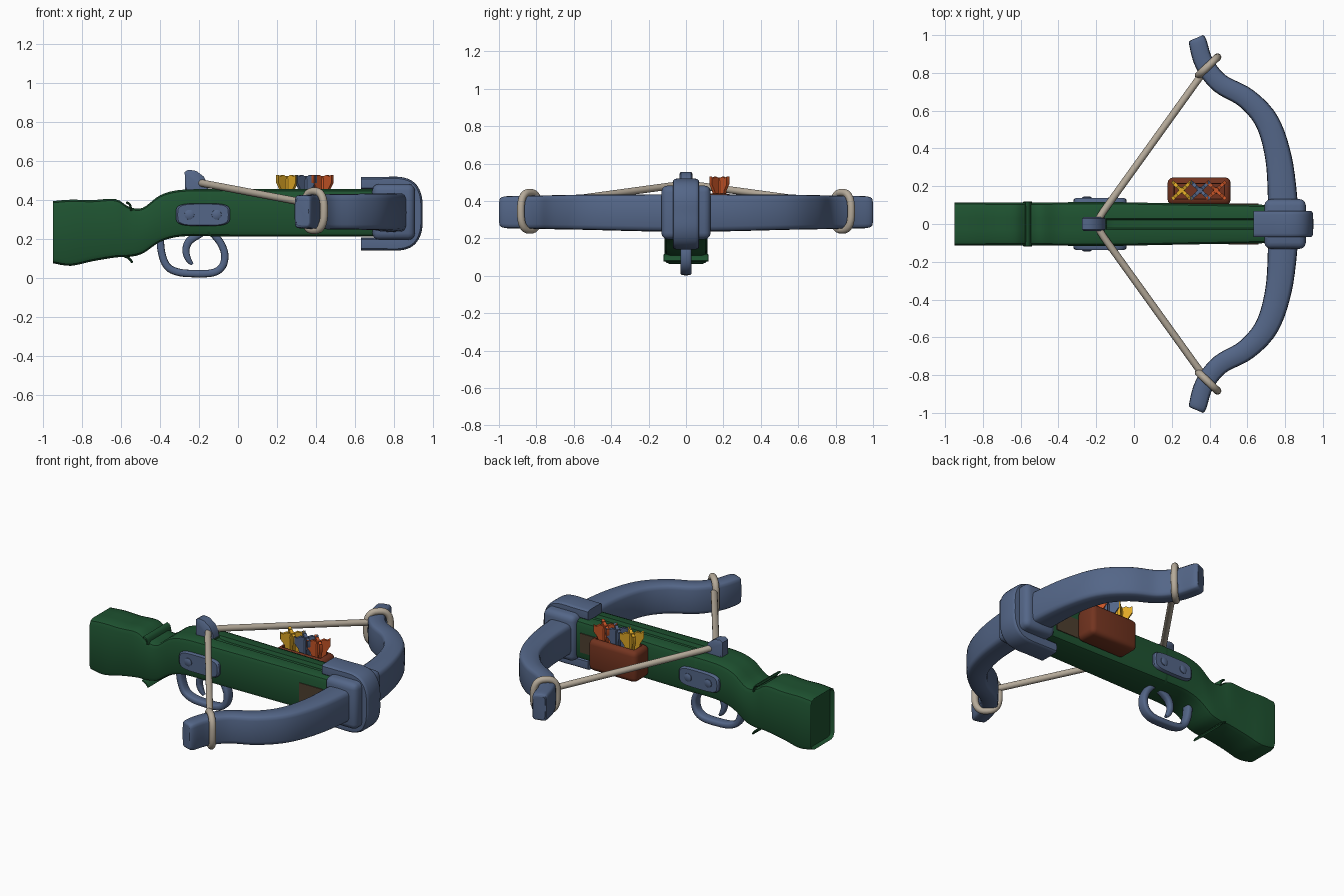
import bpy, bmesh, math
from mathutils import Vector

if "Cube" in bpy.data.objects:
    bpy.data.objects.remove(bpy.data.objects["Cube"])


def mat(name, r, g, b):
    m = bpy.data.materials.new(name)
    m.diffuse_color = (r, g, b, 1)
    m.use_nodes = True
    m.node_tree.nodes["Principled BSDF"].inputs["Base Color"].default_value = m.diffuse_color
    return m


GREEN = mat("dark_green", 0.013, 0.085, 0.03)
BLUE = mat("slate_blue", 0.088, 0.133, 0.245)
CREAM = mat("cord_cream", 0.46, 0.40, 0.32)
BROWN = mat("leather_brown", 0.17, 0.034, 0.014)
YELLOW = mat("yellow", 0.75, 0.40, 0.02)
ORANGE = mat("orange", 0.58, 0.09, 0.02)
WOOD = mat("dull_wood", 0.075, 0.05, 0.028)


def finish(bm, name, material, angle=40):
    bmesh.ops.recalc_face_normals(bm, faces=bm.faces)
    me = bpy.data.meshes.new(name)
    bm.to_mesh(me)
    bm.free()
    me.materials.append(material)
    me.shade_smooth()
    me.set_sharp_from_angle(angle=math.radians(angle))
    ob = bpy.data.objects.new(name, me)
    bpy.context.collection.objects.link(ob)
    return ob


def spline(pts, n=5):
    """Catmull-Rom through tuples of any length."""
    out = []
    for i in range(len(pts) - 1):
        a, b, c, d = (pts[max(0, min(len(pts) - 1, i + k))] for k in (-1, 0, 1, 2))
        for s in range(n):
            t = s / n
            out.append(tuple(0.5 * (2 * q + (r - p) * t + (2 * p - 5 * q + 4 * r - u) * t * t
                             + (3 * q - p - 3 * r + u) * t ** 3) for p, q, r, u in zip(a, b, c, d)))
    return out + [tuple(pts[-1])]


def loft(rings, closed=False):
    bm = bmesh.new()
    vs = [[bm.verts.new(p) for p in r] for r in rings]
    n = len(vs[0])
    for i in range(len(vs) if closed else len(vs) - 1):
        a, b = vs[i], vs[(i + 1) % len(vs)]
        for j in range(n):
            bm.faces.new((a[j], a[(j + 1) % n], b[(j + 1) % n], b[j]))
    if not closed:
        bm.faces.new(vs[0])
        bm.faces.new(vs[-1])
    return bm


def superellipse(a, b, e, n=16):
    f = lambda v: math.copysign(abs(v) ** e, v) if abs(v) > 1e-6 else 0
    return [(a * f(math.cos(2 * math.pi * i / n)), b * f(math.sin(2 * math.pi * i / n))) for i in range(n)]


def sweep(name, path, axis, material, e=0.35, closed=False):
    """Sweep along points (x, y, z, half_thickness, half_width); width lies along axis."""
    axis, rings, n = Vector(axis).normalized(), [], len(path)
    for i, p in enumerate(path):
        lo, hi = (i - 1, (i + 1) % n) if closed else (max(i - 1, 0), min(i + 1, n - 1))
        t = Vector(path[hi][:3]) - Vector(path[lo][:3])
        nor = t.cross(axis).normalized()
        rings.append([Vector(p[:3]) + nor * u + axis * v for u, v in superellipse(p[3], p[4], e)])
    return finish(loft(rings, closed), name, material)


def box(name, lo, hi, bevel, material, cavity=0):
    bm = bmesh.new()
    bmesh.ops.create_cube(bm, size=1)
    for v in bm.verts:
        v.co = [l + (h - l) * (c + 0.5) for l, h, c in zip(lo, hi, v.co)]
    if bevel:
        bmesh.ops.bevel(bm, geom=bm.edges[:], offset=bevel, segments=3, profile=0.5, affect='EDGES')
    if cavity:
        bm.normal_update()
        top = max(bm.faces, key=lambda f: f.calc_center_median().z + f.calc_area())
        bmesh.ops.inset_region(bm, faces=[top], thickness=0.004)
        bmesh.ops.inset_region(bm, faces=[top], thickness=0.004)
        for v in top.verts:
            v.co.z -= cavity
    return finish(bm, name, material)


# Stock: x, bottom, top, half width, groove depth
stations = spline([(-0.95, 0.075, 0.395, 0.115, 0), (-0.86, 0.062, 0.402, 0.115, 0), (-0.75, 0.085, 0.40, 0.113, 0),
                   (-0.63, 0.105, 0.405, 0.113, 0), (-0.56, 0.108, 0.365, 0.113, 0), (-0.49, 0.125, 0.36, 0.113, 0),
                   (-0.40, 0.185, 0.425, 0.114, 0), (-0.30, 0.212, 0.452, 0.116, 0), (-0.16, 0.215, 0.456, 0.116, 0),
                   (-0.10, 0.213, 0.456, 0.116, 0.02), (0.3, 0.212, 0.456, 0.108, 0.02),
                   (0.80, 0.212, 0.456, 0.10, 0.02)], 4)
rings = []
for x, zb, zt, w, g in stations:
    c = 0.03
    half = [(w - c, zb), (w - .3 * c, zb + .3 * c), (w, zb + c), (w, zt - c), (w - .3 * c, zt - .3 * c),
            (w - c, zt), (0.03, zt), (0.022, zt - max(g, 0))]
    rings.append([(x, y, z) for y, z in half] + [(x, -y, z) for y, z in reversed(half)])
bm = loft(rings)
bm.normal_update()
butt = min(bm.faces, key=lambda f: f.calc_center_median().x)
bmesh.ops.inset_region(bm, faces=[butt], thickness=0.012)
for v in butt.verts:
    v.co.x += 0.02
finish(bm, "stock", GREEN)

# Thin collar flaps at the wrist of the stock
for name, pts in (("upper_flap", [(-0.575, 0.388), (-0.557, 0.378), (-0.548, 0.345)]),
                  ("lower_flap", [(-0.585, 0.112), (-0.56, 0.10), (-0.543, 0.078)])):
    sweep(name, spline([(x, 0, z, 0.006, 0.12) for x, z in pts], 4), (0, 1, 0), GREEN)

# Bow: one continuous limb mirrored about y = 0
limb = [(0.33, 0.985, 0.34, 0.035, 0.07), (0.337, 0.965, 0.34, 0.047, 0.085), (0.372, 0.85, 0.34, 0.05, 0.088),
        (0.455, 0.745, 0.34, 0.052, 0.09), (0.595, 0.665, 0.34, 0.056, 0.092), (0.705, 0.54, 0.34, 0.063, 0.094),
        (0.765, 0.35, 0.338, 0.07, 0.097), (0.787, 0.13, 0.336, 0.078, 0.1)]
full = limb + [(0.79, 0, 0.336, 0.078, 0.1)] + [(p[0], -p[1], *p[2:]) for p in reversed(limb)]
sweep("bow_limbs", spline(full), (0, 0, 1), BLUE)

# Front clamp: wide block with a C-shaped strap around it
box("clamp_block", (0.69, -0.132, 0.195), (0.91, 0.132, 0.483), 0.035, BLUE)
half = [(0.632, 0.486), (0.74, 0.486), (0.83, 0.486), (0.885, 0.465), (0.913, 0.41)]
strap = half + [(0.916, 0.33)] + [(x, 0.66 - z) for x, z in reversed(half)]
sweep("clamp_strap", spline([(x, 0, z, 0.033, 0.07) for x, z in strap], 4), (0, 1, 0), BLUE)

# Trigger guard and trigger
guard = [(-0.40, 0.21), (-0.393, 0.13), (-0.365, 0.06), (-0.31, 0.03), (-0.23, 0.022), (-0.13, 0.026),
         (-0.08, 0.06), (-0.068, 0.12), (-0.09, 0.18), (-0.13, 0.23)]
sweep("trigger_guard", spline([(x, 0, z, 0.019, 0.03) for x, z in guard], 4), (0, 1, 0), BLUE, 0.6)
trigger = [(-0.19, 0.23, 0.02), (-0.25, 0.19, 0.02), (-0.268, 0.14, 0.018), (-0.255, 0.095, 0.015),
           (-0.235, 0.07, 0.008)]
sweep("trigger", spline([(x, 0, z, r, r * 1.1) for x, z, r in trigger], 4), (0, 1, 0), BLUE, 0.7)

# String latch: outline in xz, rounded hook with sloped front
latch = [(-0.272, 0.44), (-0.274, 0.545), (-0.255, 0.556), (-0.215, 0.55), (-0.175, 0.52), (-0.155, 0.48), (-0.15, 0.44)]
lr = [[(-0.21 + (x + 0.21) * s, y, 0.44 + (z - 0.44) * s) for x, z in latch]
      for y, s in ((-0.036, 0.88), (-0.028, 1), (0.028, 1), (0.036, 0.88))]
finish(loft(lr), "string_latch", BLUE)

for s, side in ((1, "left"), (-1, "right")):
    # Oval side plates with two studs
    pl = [[(-0.18 + u, s * y, 0.325 + v) for u, v in superellipse(0.14 * k, 0.058 * k, 0.5, 32)]
          for y, k in ((0.10, 1), (0.128, 1), (0.137, 0.93))]
    finish(loft(pl), side + "_side_plate", BLUE)
    for x in (-0.25, -0.11):
        st = [[(x + u, s * y, 0.325 + v) for u, v in superellipse(r, r, 1)]
              for y, r in ((0.13, 0.026), (0.141, 0.025), (0.146, 0.015))]
        finish(loft(st), side + "_plate_stud", BLUE)
    # Bare patches on the fore-end
    box(side + "_wood_patch", (0.5, min(s * .098, s * .108), 0.265), (0.66, max(s * .098, s * .108), 0.385), 0, WOOD)
    # Cord loop around the limb tip, then the drawn string
    d = Vector((0.72, s * 0.69, 0))
    loop = [(0.392 + d.x * u, s * 0.835 + d.y * u, 0.345 + v, 0.02, 0.02)
            for u, v in superellipse(0.07, 0.1, 0.75, 32)]
    sweep(side + "_string_loop", loop, (-d.y, d.x, 0), CREAM, 1, True)
    string = [(-0.20, 0, 0.487), (-0.185, s * 0.03, 0.487), (-0.16, s * 0.07, 0.482), (0.352, s * 0.782, 0.385)]
    sweep(side + "_bowstring", [(*p, 0.019, 0.019) for p in string], (0, 0, 1), CREAM, 1)

# Quiver pouch on the far side
box("quiver_pouch", (0.178, 0.10, 0.245), (0.512, 0.247, 0.44), 0.03, BROWN, 0.07)

# Bolts with four flared fins each
fin = [(0, 0.40), (0.035, 0.40), (0.045, 0.455), (0.066, 0.49), (0.066, 0.53), (0.05, 0.522), (0.03, 0.53), (0, 0.515)]
for x, material, label in ((0.252, YELLOW, "yellow"), (0.35, BLUE, "blue"), (0.435, ORANGE, "orange")):
    shaft = [[(x + u, 0.178 + v, z) for u, v in superellipse(r, r, 1)]
             for z, r in ((0.3, 0.016), (0.50, 0.018), (0.525, 0.014))]
    finish(loft(shaft), label + "_bolt_shaft", material)
    for k in range(4):
        a = math.radians((40, 140, 220, 320)[k])
        c, sn = math.cos(a), math.sin(a)
        fr = [[(x + r * c - o * sn, 0.178 + r * sn * 1.1 + o * c, z) for r, z in fin] for o in (-0.009, 0.009)]
        finish(loft(fr), label + "_bolt_fin", material)
